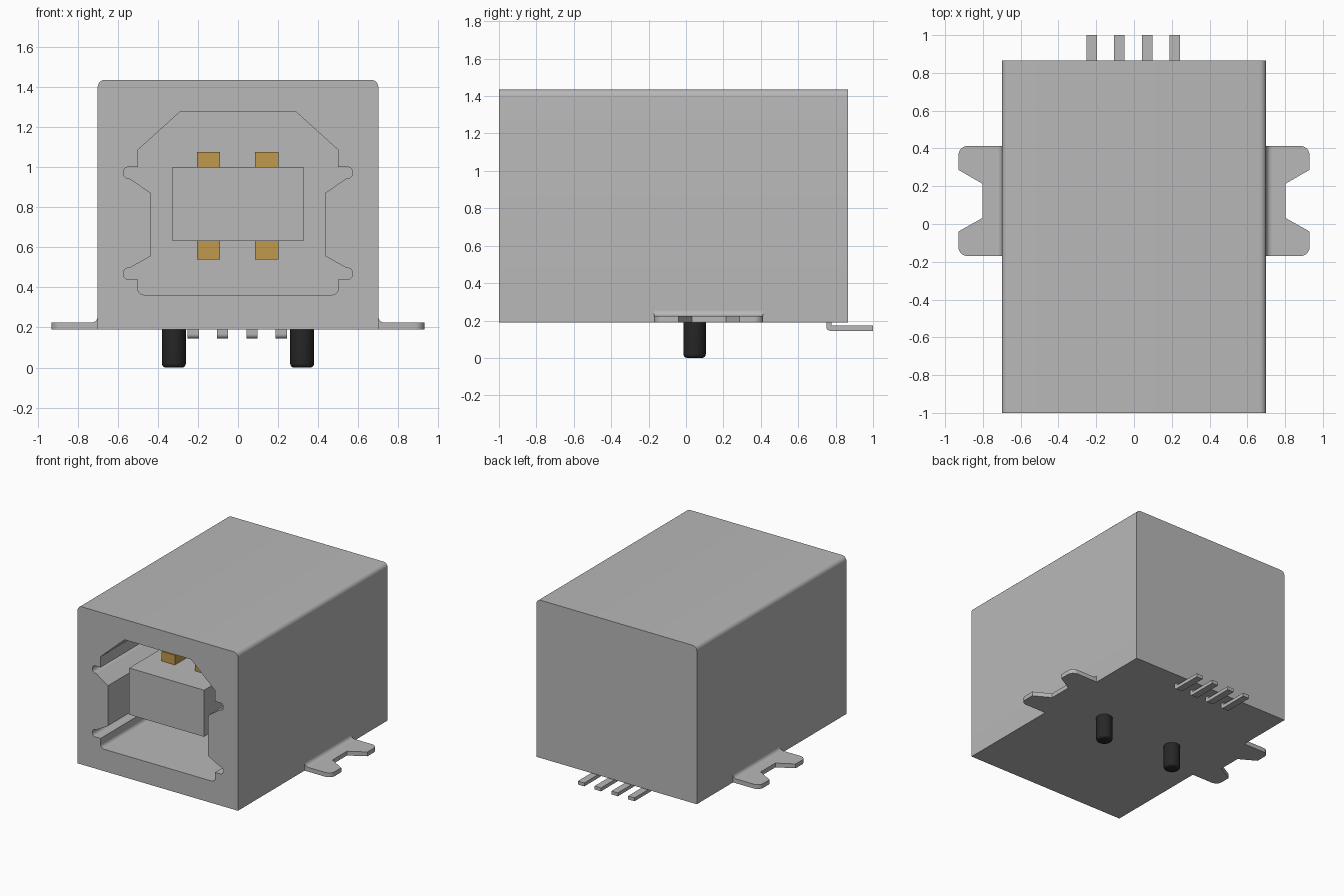
import bpy, bmesh, math
from mathutils import Vector

cube = bpy.data.objects.get("Cube")
if cube:
    bpy.data.objects.remove(cube, do_unlink=True)


def material(name, rgb, metallic=0.0):
    m = bpy.data.materials.new(name)
    m.use_nodes = True
    m.diffuse_color = (*rgb, 1)
    bsdf = m.node_tree.nodes["Principled BSDF"]
    bsdf.inputs["Base Color"].default_value = (*rgb, 1)
    return m


GREY = material("light grey", (0.48, 0.48, 0.48))
GOLD = material("contact gold", (0.53, 0.32, 0.075))
BLACK = material("black plastic", (0.02, 0.02, 0.02))


def rounded(points, steps=7):
    """Closed outline from (a, b, radius) corners, rounding those with a radius."""
    out, n = [], len(points)
    for i, (a, b, r) in enumerate(points):
        p = Vector((a, b))
        if r == 0:
            out.append(p)
            continue
        u = (Vector(points[i - 1][:2]) - p).normalized()
        v = (Vector(points[(i + 1) % n][:2]) - p).normalized()
        half = u.angle(v) / 2
        centre = p + (u + v).normalized() * (r / math.sin(half))
        start = p + u * (r / math.tan(half)) - centre
        end = p + v * (r / math.tan(half)) - centre
        sweep = start.angle_signed(end)
        for k in range(steps + 1):
            t = -sweep * k / steps
            c, s = math.cos(t), math.sin(t)
            out.append(centre + Vector((c * start.x - s * start.y, s * start.x + c * start.y)))
    return out


def prism(name, outline, axis, lo, hi, mat):
    """Extrude a 2D outline along an axis; the outline uses the other two in order."""
    bm = bmesh.new()

    def place(p, d):
        co = [p[0], p[1]]
        co.insert("xyz".index(axis), d)
        return co

    face = bm.faces.new([bm.verts.new(place(p, lo)) for p in outline])
    ext = bmesh.ops.extrude_face_region(bm, geom=[face])
    move = place((0, 0), hi - lo)
    bmesh.ops.translate(bm, vec=move,
                        verts=[g for g in ext["geom"] if isinstance(g, bmesh.types.BMVert)])
    return finish(name, bm, mat)


def finish(name, bm, mat):
    bmesh.ops.recalc_face_normals(bm, faces=bm.faces)
    mesh = bpy.data.meshes.new(name)
    bm.to_mesh(mesh)
    bm.free()
    mesh.materials.append(mat)
    ob = bpy.data.objects.new(name, mesh)
    bpy.context.collection.objects.link(ob)
    return ob


def smooth(ob):
    bpy.ops.object.select_all(action="DESELECT")
    ob.select_set(True)
    bpy.context.view_layer.objects.active = ob
    bpy.ops.object.shade_smooth_by_angle(angle=math.radians(30))


def rect(a0, a1, b0, b1):
    return [(a0, b0), (a1, b0), (a1, b1), (a0, b1)]


BASE, CAVITY_BACK = 0.19, 0.2

# Housing block with rounded top edges
housing = prism("housing", rounded([(-0.7, BASE, 0), (0.7, BASE, 0),
                                    (0.7, 1.435, 0.036), (-0.7, 1.435, 0.036)]),
                "y", -1.0, 0.865, GREY)

# Plug opening: right half outline, mirrored, then cut from the front
half = [(0.29, 1.275, 0), (0.5, 1.085, 0), (0.5, 1.0, 0), (0.572, 1.0, 0.026),
        (0.572, 0.945, 0.026), (0.54, 0.943, 0), (0.437, 0.872, 0), (0.437, 0.555, 0),
        (0.54, 0.497, 0), (0.572, 0.495, 0.026), (0.572, 0.44, 0.026), (0.5, 0.44, 0),
        (0.5, 0.363, 0.03)]
opening = rounded(half + [(-x, z, r) for x, z, r in reversed(half)])
cutter = prism("opening_cutter", opening, "y", -1.2, CAVITY_BACK, GREY)
cutter.hide_render = True
mod = housing.modifiers.new("opening", "BOOLEAN")
mod.operation, mod.solver, mod.object = "DIFFERENCE", "EXACT", cutter
smooth(housing)
bpy.ops.object.modifier_apply(modifier=mod.name)
bpy.data.objects.remove(cutter, do_unlink=True)

# Tongue inside the opening, with two contacts above and two below
prism("tongue", rect(-0.327, 0.327, 0.632, 1.0), "y", -0.89, CAVITY_BACK + 0.02, GREY)
for row, z0, z1 in (("upper", 0.99, 1.076), ("lower", 0.54, 0.642)):
    for side, x in (("left", 0.143), ("right", -0.147)):
        prism(f"{row}_{side}_contact", rect(x - 0.058, x + 0.058, z0, z1),
              "y", -0.66, CAVITY_BACK + 0.02, GOLD)

# Notched side tabs with a bend fillet where they meet the housing
for side, s in (("left", 1), ("right", -1)):
    tab = [(0.69, -0.17, 0), (0.93, -0.17, 0.05), (0.93, -0.04, 0), (0.802, 0.032, 0),
           (0.802, 0.213, 0), (0.93, 0.287, 0), (0.93, 0.413, 0.05), (0.69, 0.413, 0)]
    smooth(prism(f"{side}_tab", [(s * p.x, p.y) for p in rounded(tab)],
                 "z", BASE, 0.224, GREY))
    arc = [(0.73 - 0.03 * math.cos(a), 0.254 - 0.03 * math.sin(a))
           for a in [math.pi / 2 * k / 7 for k in range(8)]]
    fillet = [(0.69, 0.2), (0.69, 0.254)] + arc + [(0.73, 0.2)]
    smooth(prism(f"{side}_tab_bend", [(s * x, z) for x, z in fillet],
                 "y", -0.17, 0.413, GREY))

# Bent solder pins at the rear
pin = rounded([(0.75, 0.2, 0), (0.75, 0.145, 0.022), (1.0, 0.145, 0),
               (1.0, 0.172, 0), (0.777, 0.172, 0), (0.777, 0.2, 0)])
for i, x in enumerate((-0.223, -0.077, 0.07, 0.216)):
    smooth(prism(f"solder_pin_{i + 1}", pin, "x", x - 0.028, x + 0.028, GREY))

# Locating pegs with rounded tips
for side, x in (("left", 0.32), ("right", -0.32)):
    bm = bmesh.new()
    bmesh.ops.create_cone(bm, cap_ends=True, segments=32, radius1=0.06, radius2=0.06, depth=0.2)
    tip = [e for e in bm.edges if all(v.co.z < 0 for v in e.verts)]
    bmesh.ops.bevel(bm, geom=tip, offset=0.02, segments=4, profile=0.5, affect="EDGES")
    bmesh.ops.translate(bm, vec=(x, 0.046, 0.1), verts=bm.verts)
    smooth(finish(f"{side}_locating_peg", bm, BLACK))
